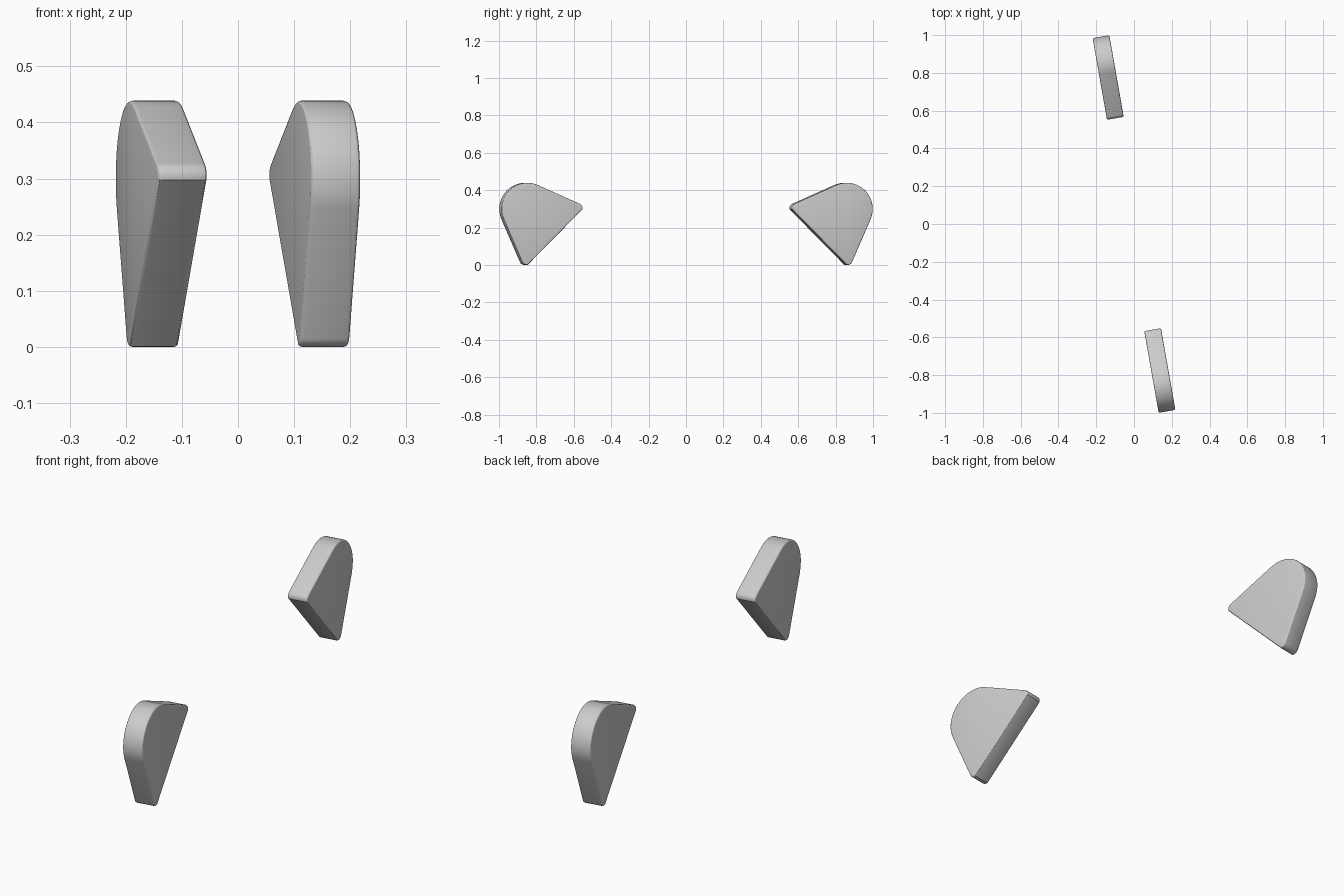
import bpy, bmesh, math
from mathutils import Matrix

if "Cube" in bpy.data.objects:
    bpy.data.objects.remove(bpy.data.objects["Cube"])

R, r = 0.14, 0.025               # big rounded corner, small tip radii
CU, CZ = 0.867, 0.299            # centre of the big corner (radial distance, height)
DU, DZ = -0.274, 0.005           # offset from big corner to inner tip
THICK = 0.09

# angle of the normal of the straight edge tangent to both rounded corners
tangent = math.degrees(math.atan2(-DZ, -DU) + math.acos((r - R) / math.hypot(DU, DZ)))


def arc(cu, cz, rad, a0, a1, n):
    angles = [math.radians(a0 + (a1 - a0) * i / n) for i in range(n + 1)]
    return [(cu + rad * math.cos(a), cz + rad * math.sin(a)) for a in angles]


# wedge outline, symmetric about its diagonal
outline = (arc(CU, CZ, R, 90 - tangent, tangent, 24)
           + arc(CU + DU, CZ + DZ, r, tangent, 195, 8)
           + arc(CU + DZ, CZ + DU, r, 255, 450 - tangent, 8))


def make_wedge(name, turn):
    bm = bmesh.new()
    face = bm.faces.new([bm.verts.new((-THICK / 2, u, z)) for u, z in outline])
    ext = bmesh.ops.extrude_face_region(bm, geom=[face])
    moved = [g for g in ext["geom"] if isinstance(g, bmesh.types.BMVert)]
    bmesh.ops.translate(bm, verts=moved, vec=(THICK, 0, 0))
    bmesh.ops.recalc_face_normals(bm, faces=bm.faces)
    bm.transform(Matrix.Rotation(math.radians(turn), 4, 'Z'))
    mesh = bpy.data.meshes.new(name)
    bm.to_mesh(mesh)
    bm.free()
    ob = bpy.data.objects.new(name, mesh)
    bpy.context.collection.objects.link(ob)
    # softened side edges
    bev = ob.modifiers.new("soft_edges", 'BEVEL')
    bev.width, bev.segments = 0.008, 3
    bev.limit_method, bev.angle_limit = 'ANGLE', math.radians(50)
    bpy.ops.object.select_all(action='DESELECT')
    bpy.context.view_layer.objects.active = ob
    ob.select_set(True)
    bpy.ops.object.modifier_apply(modifier=bev.name)
    bpy.ops.object.shade_smooth_by_angle(angle=math.radians(28))


# two wedges, half a turn apart
make_wedge("back_wedge", 10)
make_wedge("front_wedge", 190)
